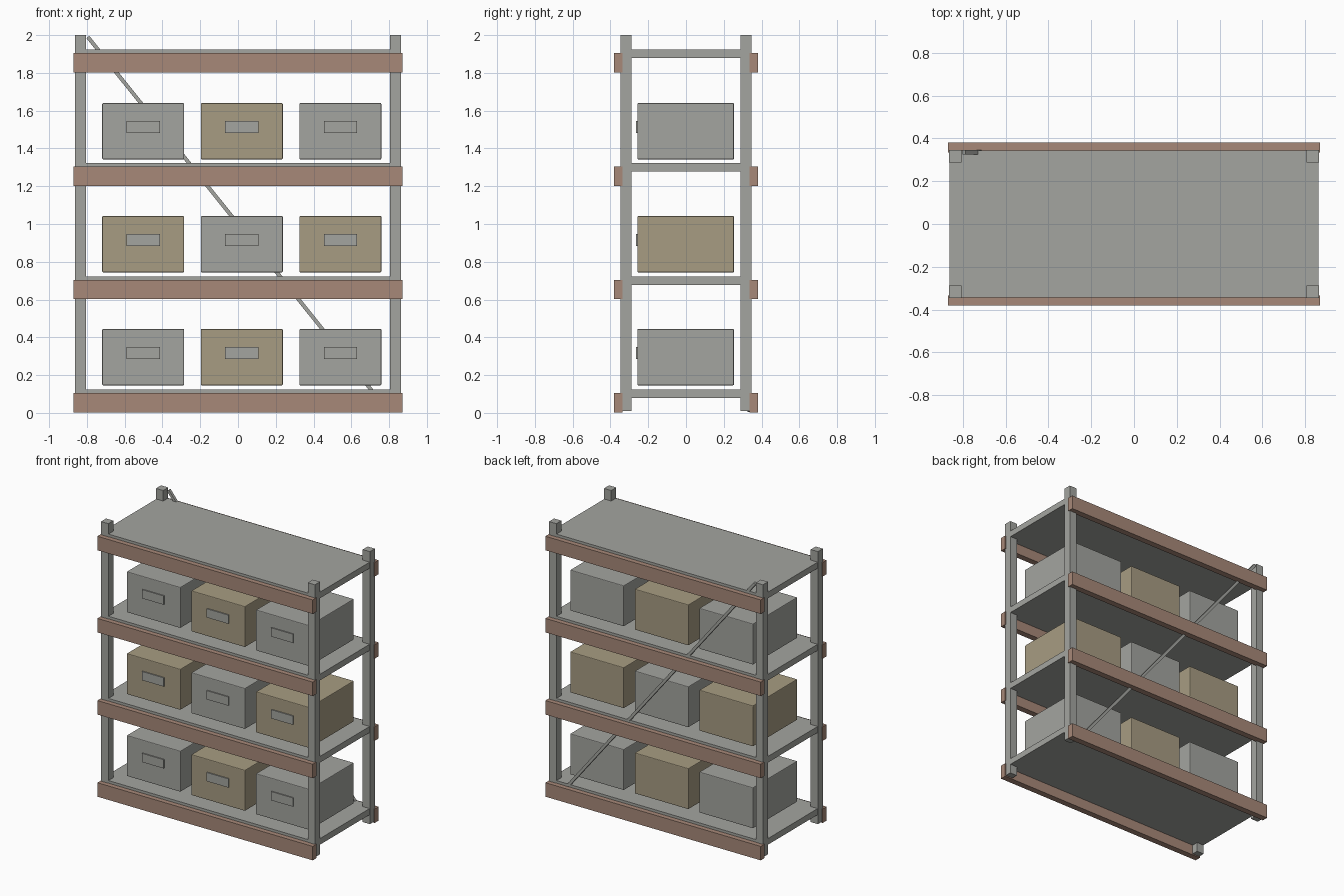
import bpy, bmesh, math
from mathutils import Matrix

if "Cube" in bpy.data.objects:
    bpy.data.objects.remove(bpy.data.objects["Cube"])


def material(name, rgb):
    m = bpy.data.materials.new(name)
    m.diffuse_color = (*rgb, 1.0)
    m.use_nodes = True
    m.node_tree.nodes["Principled BSDF"].inputs["Base Color"].default_value = m.diffuse_color
    return m


GREY = material("grey metal", (0.37, 0.375, 0.35))
BROWN = material("brown beam", (0.39, 0.25, 0.19))
TAN = material("tan cardboard", (0.39, 0.335, 0.225))


def box(name, lo, hi, mat, bevel=0.0, tilt=0.0):
    """Axis-aligned box between two corners, optionally bevelled or tilted about y."""
    size = [b - a for a, b in zip(lo, hi)]
    bm = bmesh.new()
    bmesh.ops.create_cube(bm, size=1.0, matrix=Matrix.Diagonal((*size, 1.0)))
    if bevel:
        bmesh.ops.bevel(bm, geom=bm.edges[:], offset=bevel, segments=2,
                        profile=0.5, affect='EDGES')
    mesh = bpy.data.meshes.new(name)
    bm.to_mesh(mesh)
    bm.free()
    mesh.materials.append(mat)
    obj = bpy.data.objects.new(name, mesh)
    obj.location = [(a + b) / 2 for a, b in zip(lo, hi)]
    obj.rotation_euler[1] = tilt
    bpy.context.collection.objects.link(obj)
    return obj


# Corner posts
for sx, side in ((-1, "left"), (1, "right")):
    for sy, end in ((-1, "front"), (1, "back")):
        cx, cy, h = sx * 0.835, sy * 0.317, 0.029
        box(f"{end}_{side}_post", (cx - h, cy - h, 0.01), (cx + h, cy + h, 2.0), GREY)

# Shelves with a beam along the front and back
for level in range(4):
    z = level * 0.6
    box(f"shelf_{level}", (-0.862, -0.344, z + 0.078), (0.862, 0.344, z + 0.123), GREY)
    box(f"front_beam_{level}", (-0.87, -0.38, z + 0.002), (0.87, -0.335, z + 0.104), BROWN)
    box(f"back_beam_{level}", (-0.87, 0.335, z + 0.002), (0.87, 0.38, z + 0.104), BROWN)

# Diagonal brace across the back
length = math.hypot(1.59, 1.98)
box("back_brace", (-length / 2, 0.325, 0.99), (length / 2, 0.345, 1.01), GREY,
    tilt=math.atan2(1.98, 1.59))

# Storage boxes, alternating colours, each with a thin handle plate
for row in range(3):
    z = 0.146 + row * 0.598
    for col in range(3):
        x = -0.502 + col * 0.522
        mat = TAN if (row + col) % 2 else GREY
        box(f"storage_box_{row}_{col}", (x - 0.217, -0.258, z),
            (x + 0.217, 0.254, z + 0.298), mat, bevel=0.005)
        box(f"handle_plate_{row}_{col}", (x - 0.088, -0.266, z + 0.14),
            (x + 0.088, -0.257, z + 0.204), GREY)
